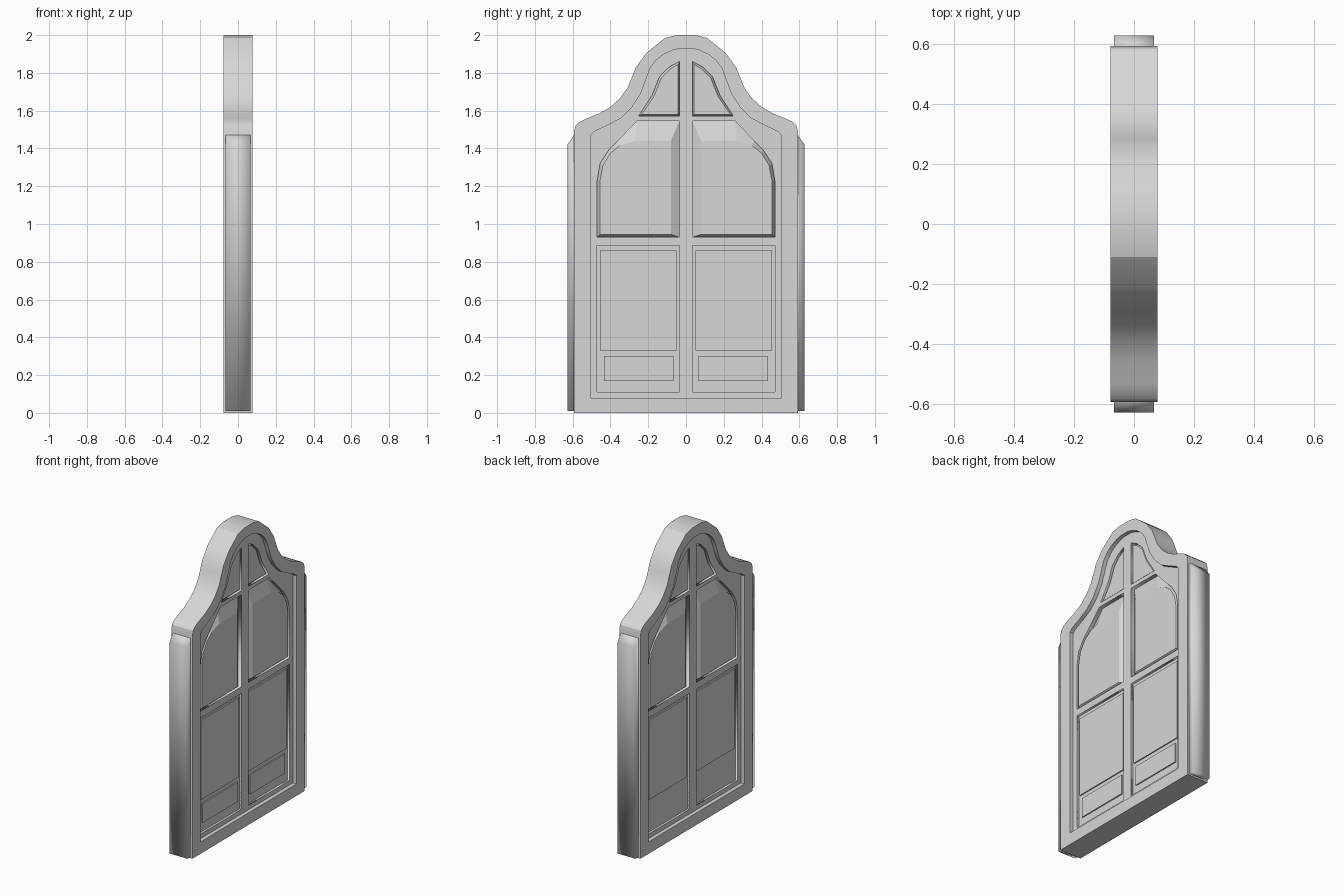
import bpy, bmesh, math
from mathutils import Matrix

if "Cube" in bpy.data.objects:
    bpy.data.objects.remove(bpy.data.objects["Cube"])

GREY = (0.68, 0.68, 0.68, 1)
mat = bpy.data.materials.new("plain_grey")
mat.use_nodes = True
mat.diffuse_color = GREY
mat.node_tree.nodes["Principled BSDF"].inputs["Base Color"].default_value = GREY

FRAME_X, LEAF_X, FIELD_X, RECESS_X, GROOVE_X = 0.078, 0.052, 0.044, 0.036, 0.026
TO_SIDE = Matrix(((0, 0, 1, 0), (1, 0, 0, 0), (0, 1, 0, 0), (0, 0, 0, 1)))


def finish(name, mesh, angle=None):
    mesh.materials.append(mat)
    obj = bpy.data.objects.new(name, mesh)
    bpy.context.collection.objects.link(obj)
    if angle:
        bpy.ops.object.select_all(action='DESELECT')
        obj.select_set(True)
        bpy.context.view_layer.objects.active = obj
        bpy.ops.object.shade_smooth_by_angle(angle=math.radians(angle))


def mirrored(half):
    """Close a half outline, given from the bottom to the top, across y = 0."""
    return half + [(-y, z) for y, z in reversed(half)]


def flip(points):
    return [(-y, z) for y, z in points]


def rect(y0, y1, z0, z1):
    return [(y0, z0), (y1, z0), (y1, z1), (y0, z1)]


def cutout(name, loops, depth, angle=None):
    """Flat plate from an outer loop with holes, thickened along x."""
    curve = bpy.data.curves.new(name, 'CURVE')
    curve.dimensions, curve.fill_mode, curve.extrude = '2D', 'BOTH', depth
    for loop in loops:
        spline = curve.splines.new('POLY')
        spline.points.add(len(loop) - 1)
        for p, (y, z) in zip(spline.points, loop):
            p.co = (y, z, 0, 1)
        spline.use_cyclic_u = True
    temp = bpy.data.objects.new(name + "_curve", curve)
    bpy.context.collection.objects.link(temp)
    deps = bpy.context.evaluated_depsgraph_get()
    mesh = bpy.data.meshes.new_from_object(temp.evaluated_get(deps))
    bpy.data.objects.remove(temp)
    mesh.transform(TO_SIDE)
    bm = bmesh.new()
    bm.from_mesh(mesh)
    bmesh.ops.remove_doubles(bm, verts=bm.verts, dist=0.0001)
    bmesh.ops.recalc_face_normals(bm, faces=bm.faces)
    bm.to_mesh(mesh)
    bm.free()
    finish(name, mesh, angle)


def panel(name, sections):
    """Stack of matching loops along x with a cap on the last, on both leaves."""
    for label, side in (("left", 1), ("right", -1)):
        bm = bmesh.new()
        rings = [[bm.verts.new((x, y * side, z)) for y, z in loop]
                 for loop, x in sections]
        for a, b in zip(rings, rings[1:]):
            for i in range(len(a)):
                j = (i + 1) % len(a)
                bm.faces.new((a[i], a[j], b[j], b[i]))
        cap = bm.faces.new(rings[-1])
        bmesh.ops.recalc_face_normals(bm, faces=bm.faces)
        cap.normal_update()
        if cap.normal.x * sections[-1][1] < 0:
            bmesh.ops.reverse_faces(bm, faces=bm.faces)
        mesh = bpy.data.meshes.new(name)
        bm.to_mesh(mesh)
        bm.free()
        finish(f"{label}_{name}", mesh)


# Bell-topped outline of the frame and its opening
outer = mirrored([(.593, 0), (.593, 1.49), (.585, 1.52), (.565, 1.54), (.53, 1.557),
                  (.46, 1.585), (.40, 1.62), (.35, 1.665), (.31, 1.72), (.285, 1.78),
                  (.265, 1.83), (.21, 1.905), (.11, 1.985), (.05, 2.0)])
inner = mirrored([(.505, .08), (.505, 1.47), (.485, 1.49), (.41, 1.525), (.345, 1.56),
                  (.285, 1.62), (.24, 1.69), (.21, 1.77), (.19, 1.825), (.16, 1.865),
                  (.12, 1.897), (.07, 1.92), (.03, 1.93)])
cutout("door_frame", [outer, inner], FRAME_X, 20)

# Leaf framework with its panel openings
lower = rect(.035, .47, .11, .885)
upper = [(.035, .93), (.47, .93), (.47, 1.23), (.455, 1.32), (.41, 1.39),
         (.36, 1.44), (.26, 1.545), (.035, 1.545)]
upper_pane = [(.08, .945), (.455, .945), (.455, 1.23), (.44, 1.31), (.40, 1.375),
              (.35, 1.415), (.27, 1.44), (.08, 1.44)]
top = [(.035, 1.572), (.25, 1.572), (.18, 1.68), (.14, 1.78), (.09, 1.83), (.035, 1.86)]
top_pane = [(.042, 1.58), (.235, 1.58), (.17, 1.675), (.13, 1.775), (.085, 1.82),
            (.042, 1.845)]
holes = [h for o in (lower, upper, top) for h in (o, flip(o))]
cutout("door_leaves", [inner] + holes, LEAF_X)

# Panels on both faces: stepped below, raised with sloped edges above
field = rect(.05, .455, .33, .86)
for face, s in (("outside", 1), ("inside", -1)):
    panel(f"{face}_lower_recess", [(lower, s * LEAF_X), (lower, s * RECESS_X)])
    panel(f"{face}_lower_field", [(field, s * RECESS_X), (field, s * FIELD_X)])
    panel(f"{face}_upper_panel", [(upper, s * GROOVE_X), (upper_pane, s * LEAF_X)])
    panel(f"{face}_top_light", [(top, s * GROOVE_X), (top_pane, s * FIELD_X)])

# Small raised kick panels on the outside only
kick = rect(.065, .435, .17, .30)
panel("kick_panel", [(kick, RECESS_X), (kick, FIELD_X)])

# Softly shaded side strips with sloped tops
for label, side in (("left", 1), ("right", -1)):
    strip = [(side * y, z) for y, z in
             ((.58, .01), (.628, .01), (.628, 1.42), (.593, 1.47), (.58, 1.47))]
    cutout(f"{label}_side_strip", [strip], .066, 179)
